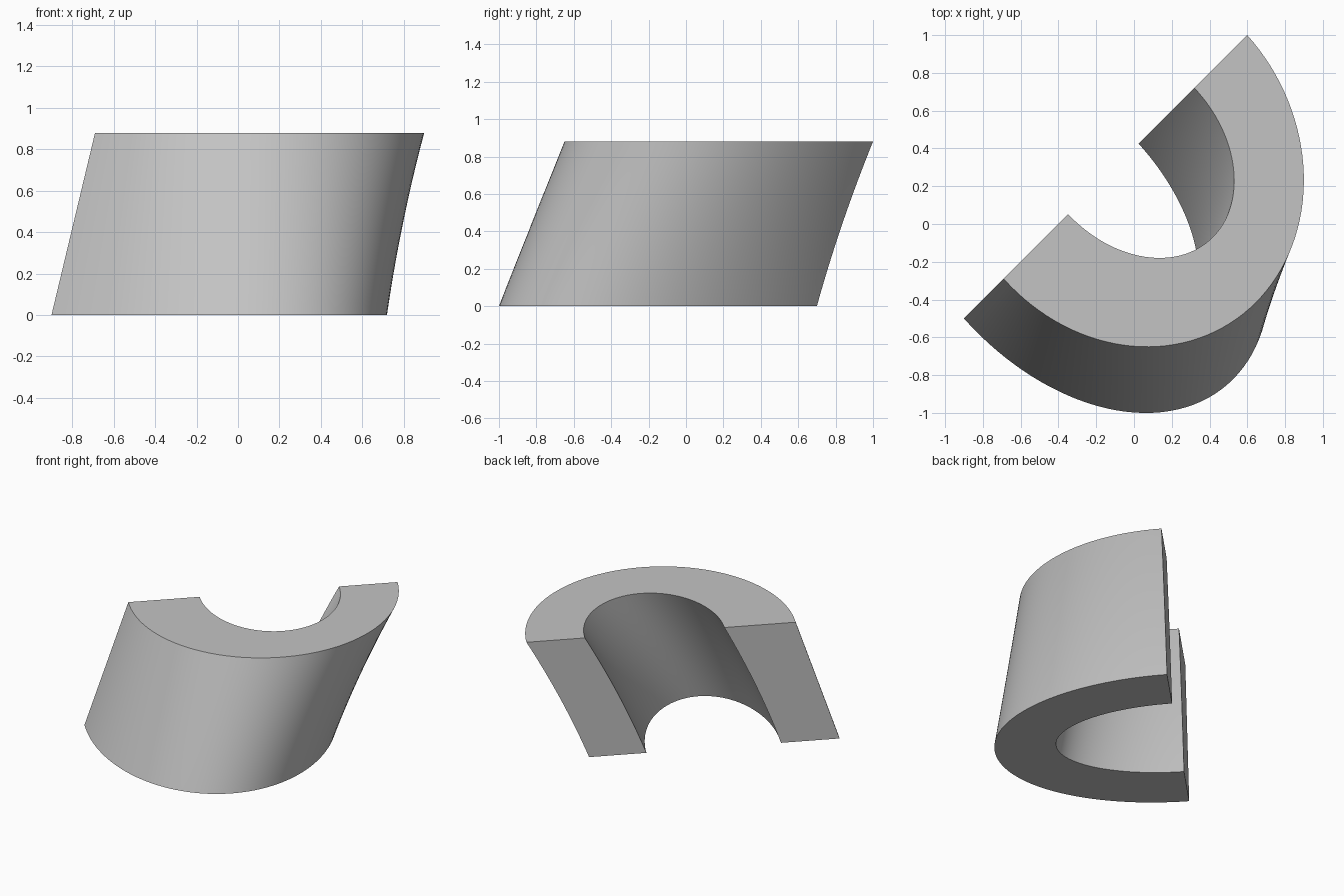
import bpy
import bmesh
import math
from mathutils import Vector

cube = bpy.data.objects.get("Cube")
if cube:
    bpy.data.objects.remove(cube, do_unlink=True)

HEIGHT = 0.88
ROWS = 16
STEPS = 64
ALONG = Vector((1, 1, 0)).normalized()     # direction along the cut plane
DEPTH = Vector((1, -1, 0)).normalized()    # direction out of the cut plane
CUT = -0.283                               # position of the cut plane

# Half ellipses: centre along the cut, half width, depth, skew of the apex
OUTER = ((-0.142, 0.8485, 1.235, -0.069), (0.219, 0.912, 1.033, -0.057))
INNER = ((-0.138, 0.456, 0.82, -0.04), (0.2625, 0.4725, 0.627, -0.018))


def arc(ends, t, bow_centre, bow_width):
    """Points of one half ellipse at relative height t."""
    c, a, b, e = (p + (q - p) * t for p, q in zip(*ends))
    bow = 4 * t * (1 - t)
    c -= bow_centre * bow
    a -= bow_width * bow
    points = []
    for i in range(STEPS + 1):
        ang = math.pi * i / STEPS
        u = c + a * math.cos(ang) + e * math.sin(ang)
        v = CUT + b * math.sin(ang)
        points.append(ALONG * u + DEPTH * v + Vector((0, 0, HEIGHT * t)))
    return points


# Leaning half shell, lofted row by row
bm = bmesh.new()
rings = []
for r in range(ROWS + 1):
    t = r / ROWS
    loop = arc(OUTER, t, 0.01, 0.01) + arc(INNER, t, 0.02, 0)[::-1]
    rings.append([bm.verts.new(p) for p in loop])

count = len(rings[0])
for low, high in zip(rings, rings[1:]):
    for i in range(count):
        j = (i + 1) % count
        bm.faces.new((low[i], low[j], high[j], high[i]))

# Flat top and bottom
for ring in (rings[0], rings[-1]):
    for i in range(STEPS):
        bm.faces.new((ring[i], ring[i + 1], ring[-2 - i], ring[-1 - i]))

bmesh.ops.recalc_face_normals(bm, faces=bm.faces)
for f in bm.faces:
    f.smooth = True
for e in bm.edges:
    e.smooth = e.calc_face_angle(0) < math.radians(35)

mesh = bpy.data.meshes.new("leaning_half_shell")
bm.to_mesh(mesh)
bm.free()
shell = bpy.data.objects.new("leaning_half_shell", mesh)
bpy.context.collection.objects.link(shell)

# Plain grey
grey = bpy.data.materials.new("light_grey")
grey.use_nodes = True
colour = (0.55, 0.55, 0.55, 1)
grey.diffuse_color = colour
grey.node_tree.nodes["Principled BSDF"].inputs["Base Color"].default_value = colour
mesh.materials.append(grey)
